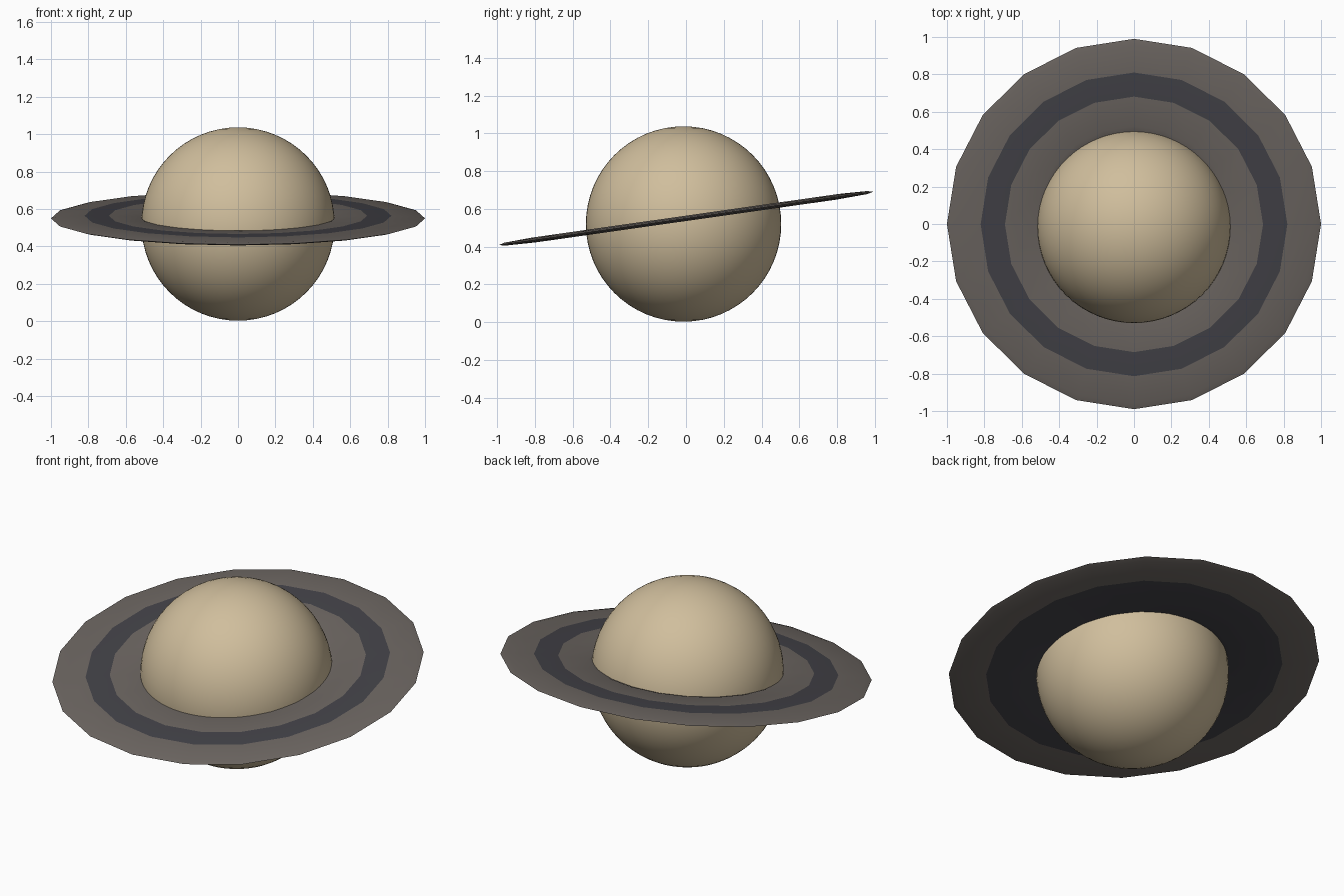
import bpy, bmesh, math
from mathutils import Matrix

if "Cube" in bpy.data.objects:
    bpy.data.objects.remove(bpy.data.objects["Cube"])


def material(name, rgb):
    m = bpy.data.materials.new(name)
    m.diffuse_color = (*rgb, 1.0)
    m.use_nodes = True
    m.node_tree.nodes["Principled BSDF"].inputs["Base Color"].default_value = m.diffuse_color
    return m


sand = material("sand", (0.63, 0.515, 0.335))
grey = material("warm_grey", (0.15, 0.132, 0.12))
dark = material("dark_slate", (0.056, 0.055, 0.065))


def finish(name, bm, mats):
    bmesh.ops.recalc_face_normals(bm, faces=bm.faces)
    mesh = bpy.data.meshes.new(name)
    bm.to_mesh(mesh)
    bm.free()
    for m in mats:
        mesh.materials.append(m)
    ob = bpy.data.objects.new(name, mesh)
    bpy.context.collection.objects.link(ob)
    bpy.ops.object.select_all(action='DESELECT')
    ob.select_set(True)
    bpy.context.view_layer.objects.active = ob
    bpy.ops.object.shade_smooth_by_angle(angle=math.radians(30))
    return ob


# Round body
bm = bmesh.new()
bmesh.ops.create_uvsphere(bm, u_segments=64, v_segments=32, radius=0.517)
body = finish("globe", bm, [sand])
body.location = (0, -0.013, 0.52)

# Ring: flattened cross-section (radius, height) revolved in 20 steps
SIDES = 20
profile = [(0.50, 0.0), (0.53, 0.009), (0.69, 0.014), (0.82, 0.014),
           (0.97, 0.008), (1.0, 0.0), (0.97, -0.008), (0.80, -0.014),
           (0.53, -0.009)]
bm = bmesh.new()
loops = [[bm.verts.new((r * math.cos(a), r * math.sin(a), z)) for r, z in profile]
         for a in (2 * math.pi * i / SIDES for i in range(SIDES))]
# Dark stripe on top, dark inner zone underneath
dark_strips = {2, 7, 8}
for i in range(SIDES):
    a, b = loops[i], loops[(i + 1) % SIDES]
    for j in range(len(profile)):
        k = (j + 1) % len(profile)
        f = bm.faces.new((a[j], b[j], b[k], a[k]))
        f.material_index = 1 if j in dark_strips else 0
bm.transform(Matrix.Rotation(math.radians(8.1), 4, 'X'))
ring = finish("ring", bm, [grey, dark])
ring.location = (0, 0, 0.55)
